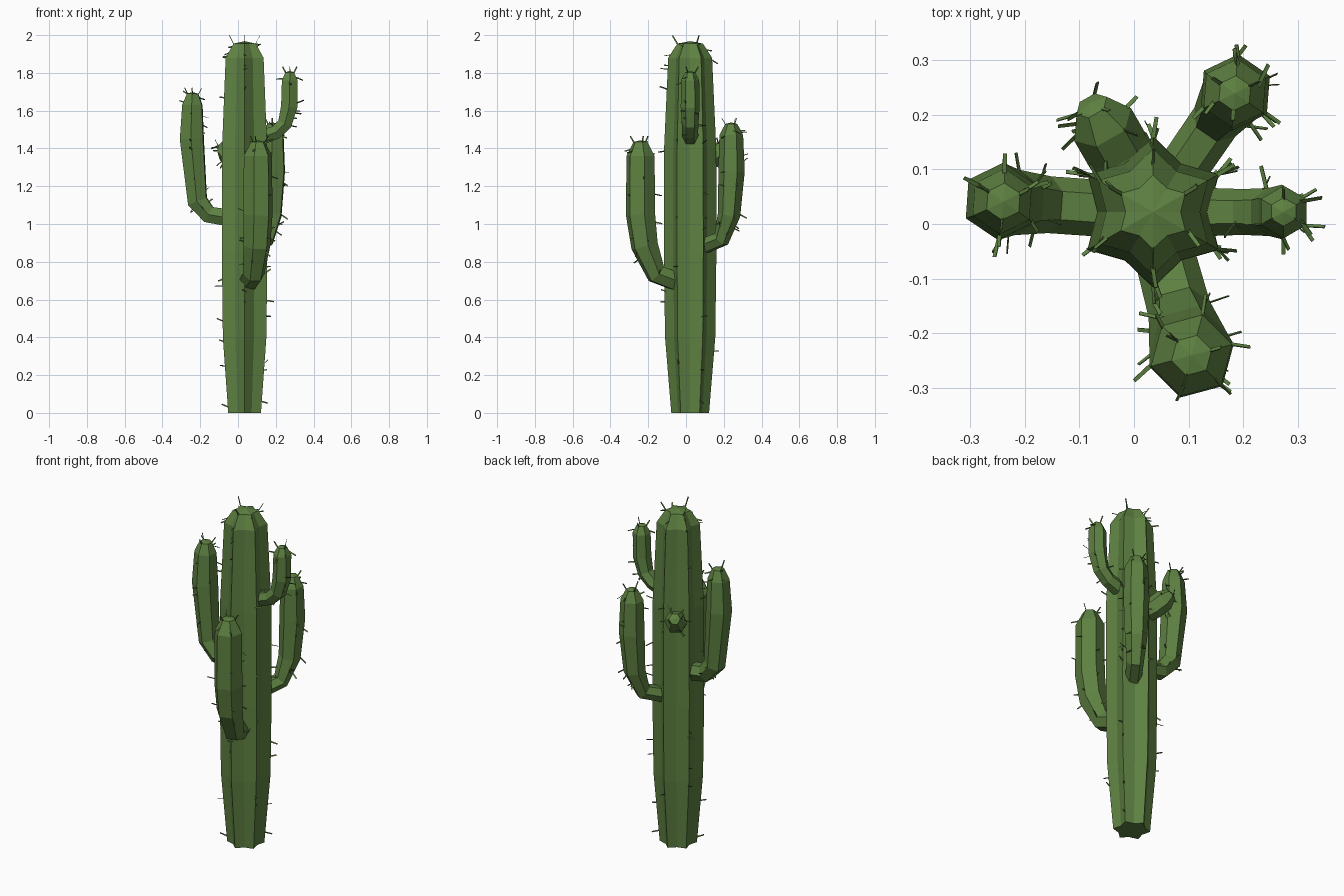
import bpy, bmesh, math, random
from mathutils import Vector

random.seed(7)
if "Cube" in bpy.data.objects:
    bpy.data.objects.remove(bpy.data.objects["Cube"])

green = bpy.data.materials.new("cactus green")
green.use_nodes = True
COLOR = (0.112, 0.22, 0.054, 1)
green.diffuse_color = COLOR
green.node_tree.nodes["Principled BSDF"].inputs["Base Color"].default_value = COLOR

UP = Vector((0, 0, 1))
AXIS = Vector((0.035, 0.022, 0))


def finish(bm, name):
    bmesh.ops.recalc_face_normals(bm, faces=bm.faces)
    mesh = bpy.data.meshes.new(name)
    bm.to_mesh(mesh)
    bm.free()
    mesh.materials.append(green)
    obj = bpy.data.objects.new(name, mesh)
    bpy.context.collection.objects.link(obj)


def loft(name, rings, tip):
    """Skin a list of rings, flat at the start and fanned to a tip."""
    bm = bmesh.new()
    rows = [[bm.verts.new(p) for p in ring] for ring in rings]
    n = len(rows[0])
    for a, b in zip(rows, rows[1:]):
        for i in range(n):
            j = (i + 1) % n
            bm.faces.new((a[i], a[j], b[j], b[i]))
    bm.faces.new(rows[0][::-1])
    apex = bm.verts.new(tip)
    for i in range(n):
        bm.faces.new((rows[-1][i], rows[-1][(i + 1) % n], apex))
    finish(bm, name)


def spine(bm, base, direction, length):
    """Thin flat needle, slightly sunk into the skin."""
    d = direction.normalized()
    side = d.cross(Vector([random.uniform(-1, 1) for _ in range(3)])).normalized()
    flat = d.cross(side)
    ends = []
    for t, w in ((-0.012, 0.004), (length, 0.0035)):
        c = base + d * t
        ends.append([bm.verts.new(c + side * w * s + flat * 0.001 * f)
                     for s, f in ((1, 1), (-1, 1), (-1, -1), (1, -1))])
    a, b = ends
    for i in range(4):
        j = (i + 1) % 4
        bm.faces.new((a[i], a[j], b[j], b[i]))
    bm.faces.new(a[::-1])
    bm.faces.new(b)


def add_spines(name, rings, centres, count, first, step, crown):
    """Scatter needles along the ridges and set a few around the crown."""
    bm = bmesh.new()
    n = len(rings[0])
    for k in range(count):
        seg = first + k % (len(rings) - 1 - first)
        i = random.randrange(0, n, step)
        t = random.random()
        p = rings[seg][i].lerp(rings[seg + 1][i], t)
        out = (p - centres[seg].lerp(centres[seg + 1], t)).normalized()
        jitter = Vector([random.uniform(-0.5, 0.5) for _ in range(3)])
        spine(bm, p, out + jitter, random.uniform(0.02, 0.042))
    for i in range(0, n, crown):
        p = rings[-1][i]
        out = (p - centres[-1]).normalized()
        spine(bm, p, out * 0.6 + UP, 0.05 if step == 2 else 0.035)
    finish(bm, name)


# Ribbed trunk: a six-pointed star section, (height, ridge radius)
centres, rings = [], []
for z, r in ((0, 0.1), (0.4, 0.133), (0.85, 0.139), (1.4, 0.138),
             (1.88, 0.116), (1.955, 0.068)):
    c = AXIS + UP * z
    centres.append(c)
    rings.append([c + Vector((math.cos(a), math.sin(a), 0)) * r * (0.74 if k % 2 else 1)
                  for k in range(12) for a in [math.radians(30 + 30 * k)]])
loft("trunk", rings, AXIS + UP * 1.968)
add_spines("trunk_spines", rings, centres, 40, 0, 2, 4)


def arm(name, angle, path, count):
    """Six-sided arm; path holds (distance from trunk axis, height, radius)."""
    a = math.radians(angle)
    out = Vector((math.cos(a), math.sin(a), 0))
    side = Vector((-out.y, out.x, 0))
    pts = [AXIS + out * s + UP * z for s, z, r in path]
    rings = []
    for k, p in enumerate(pts):
        before = (p - pts[k - 1]).normalized() if k else Vector()
        after = (pts[k + 1] - p).normalized() if k + 1 < len(pts) else Vector()
        tangent = (before + after).normalized()
        normal = side.cross(tangent)
        r = path[k][2]
        rings.append([p + (side * math.cos(t) + normal * math.sin(t)) * r
                      for t in [math.tau * i / 6 for i in range(6)]])
    tip = pts[-1] + (pts[-1] - pts[-2]).normalized() * 0.008
    loft(name, rings, tip)
    add_spines(name + "_spines", rings, pts, count, 1, 1, 2)


# Side, front and back arms
arm("right_arm", 176, [(0.07, 1.03, 0.052), (0.19, 1.05, 0.052), (0.25, 1.12, 0.06),
                       (0.28, 1.45, 0.071), (0.277, 1.63, 0.06), (0.275, 1.69, 0.034)], 18)
arm("left_arm", 0, [(0.07, 1.452, 0.045), (0.165, 1.485, 0.042), (0.212, 1.53, 0.044),
                    (0.236, 1.62, 0.05), (0.239, 1.76, 0.048), (0.239, 1.803, 0.026)], 14)
arm("front_arm", -75, [(0.06, 0.69, 0.055), (0.185, 0.735, 0.058), (0.25, 0.885, 0.074),
                       (0.272, 1.05, 0.08), (0.272, 1.36, 0.077), (0.272, 1.435, 0.038)], 18)
arm("back_left_arm", 55.5, [(0.07, 0.878, 0.045), (0.2, 0.92, 0.046), (0.25, 1.05, 0.06),
                            (0.266, 1.28, 0.07), (0.264, 1.47, 0.063), (0.264, 1.53, 0.032)], 18)
arm("back_right_stub", 120, [(0.05, 1.32, 0.055), (0.13, 1.35, 0.06), (0.185, 1.385, 0.06),
                             (0.225, 1.415, 0.032)], 8)
